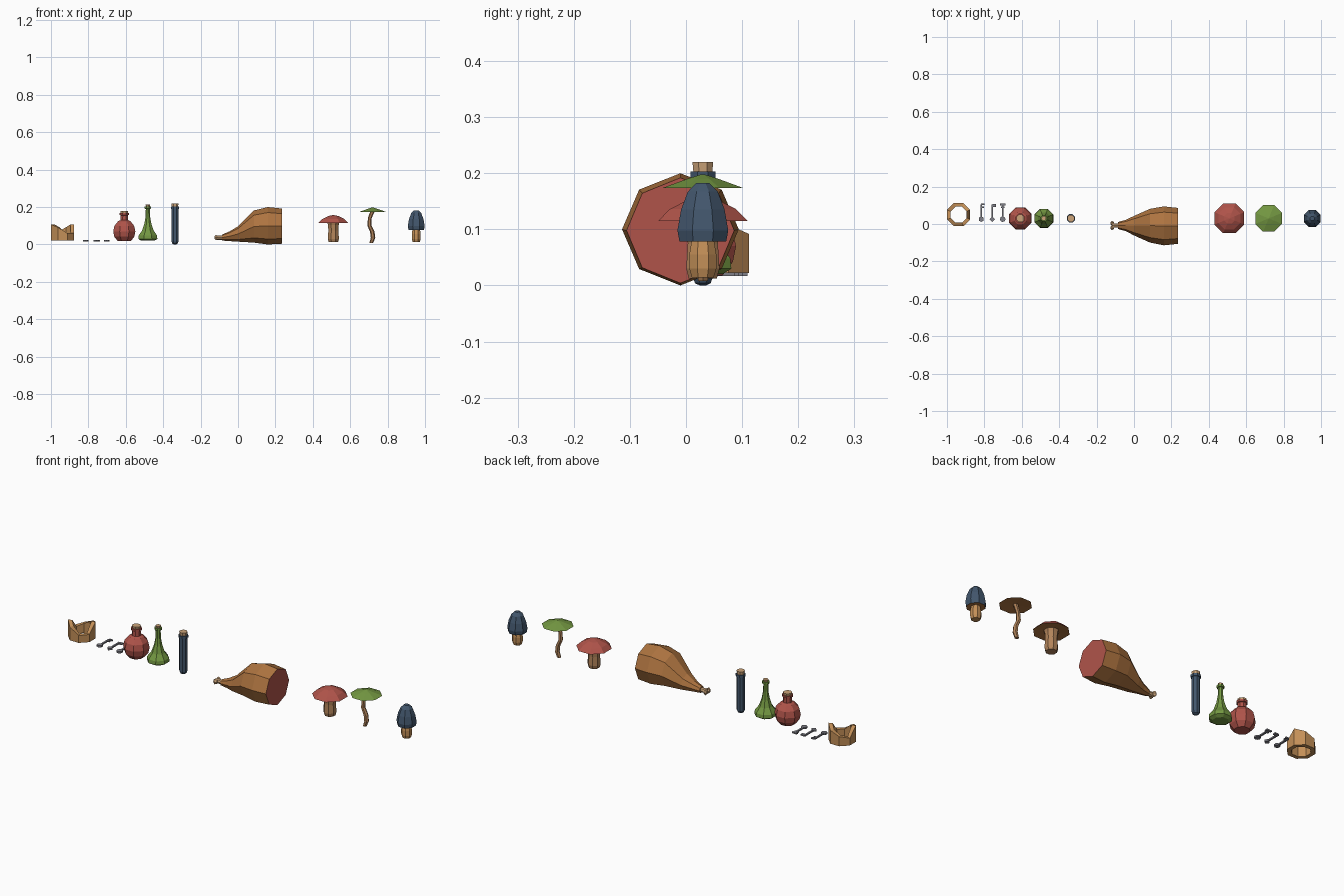
import bpy, bmesh, math

if "Cube" in bpy.data.objects:
    bpy.data.objects.remove(bpy.data.objects["Cube"])

def material(name, r, g, b):
    lin = [((c / 255 + 0.055) / 1.055) ** 2.4 for c in (r, g, b)]
    m = bpy.data.materials.new(name)
    m.diffuse_color = (*lin, 1)
    m.use_nodes = True
    m.node_tree.nodes["Principled BSDF"].inputs["Base Color"].default_value = m.diffuse_color
    return m

BROWN = material("roast brown", 174, 116, 64)
WOOD = material("light wood", 196, 144, 88)
STEM = material("stem tan", 178, 132, 90)
CORK = material("cork tan", 205, 165, 122)
RED = material("muted red", 176, 84, 74)
GREEN = material("leaf green", 116, 152, 66)
BLUE = material("slate blue", 66, 86, 108)
GREY = material("iron grey", 128, 128, 136)
Y = 0.03          # row line shared by the small items

def finish(name, bm, mats, rule=None):
    bmesh.ops.recalc_face_normals(bm, faces=bm.faces)
    bm.normal_update()
    if rule:
        for f in bm.faces:
            f.material_index = rule(f)
    me = bpy.data.meshes.new(name)
    bm.to_mesh(me)
    bm.free()
    for m in mats:
        me.materials.append(m)
    ob = bpy.data.objects.new(name, me)
    bpy.context.collection.objects.link(ob)
    return ob

def loft(name, rings, mats, sides=8, rot=0.0, along_x=False, rule=None):
    """Skin rings (x, y, z, ra, rb); rings lie flat, or face x when along_x."""
    bm = bmesh.new()
    loops = []
    for x, y, z, ra, rb in rings:
        loop = []
        for i in range(sides):
            a = rot + math.tau * i / sides
            u, v = ra * math.cos(a), rb * math.sin(a)
            loop.append(bm.verts.new((x, y + u, z + v) if along_x else (x + u, y + v, z)))
        loops.append(loop)
    for p, q in zip(loops, loops[1:]):
        for i in range(sides):
            j = (i + 1) % sides
            bm.faces.new((p[i], p[j], q[j], q[i]))
    bm.faces.new(loops[0])
    bm.faces.new(loops[-1])
    return finish(name, bm, mats, rule)

def lathe(name, x, profile, mats, sides=8, rot=math.pi / 8, rule=None):
    return loft(name, [(x, Y, z, r, r) for r, z in profile], mats, sides, rot, rule=rule)

def box(bm, x, y, z, sx, sy, sz):
    r = bmesh.ops.create_cube(bm, size=1)
    for v in r["verts"]:
        v.co = (x + v.co.x * sx, y + v.co.y * sy, z + v.co.z * sz)

# broken wooden ring with two jagged peaks
heights = [0.108, 0.092, 0.072, 0.06, 0.107, 0.092, 0.06, 0.062]
bm = bmesh.new()
cols = []
for i, h in enumerate(heights):
    a = math.pi / 8 + i * math.pi / 4
    cols.append([bm.verts.new((-0.9375 + r * math.cos(a), 0.05 + r * math.sin(a), z))
                 for r, z in ((0.067, 0.022), (0.067, h), (0.046, h), (0.046, 0.022))])
for i in range(8):
    p, q = cols[i], cols[(i + 1) % 8]
    for k in range(4):
        m = (k + 1) % 4
        bm.faces.new((p[k], q[k], q[m], p[m]))
finish("broken_wooden_ring", bm, [WOOD])

# three iron keys lying flat
def key(name, x, bits, head):
    bm = bmesh.new()
    box(bm, x, 0.06, 0.02, 0.009, 0.09, 0.007)
    for dx, y, w, d in bits:
        box(bm, x + dx, y, 0.02, w, d, 0.007)
    r = bmesh.ops.create_cone(bm, cap_ends=True, segments=head, radius1=0.015,
                              radius2=0.015, depth=0.009)
    bmesh.ops.translate(bm, verts=r["verts"], vec=(x, 0.026, 0.02))
    finish(name, bm, [GREY])

key("key_hooked", -0.817, [(0.009, 0.106, 0.018, 0.008), (0.007, 0.09, 0.014, 0.008)], 6)
key("key_square", -0.758, [(0.011, 0.1, 0.02, 0.016)], 4)
key("key_double", -0.702, [(0, 0.105, 0.028, 0.01), (0, 0.09, 0.02, 0.008)], 8)

# red round bottle
lathe("round_bottle", -0.608, [(0.038, 0.018), (0.058, 0.042), (0.064, 0.07), (0.057, 0.1),
      (0.036, 0.124), (0.022, 0.13), (0.021, 0.156), (0.027, 0.158), (0.027, 0.168),
      (0.02, 0.168)], [RED])
lathe("round_bottle_cork", -0.608, [(0.02, 0.165), (0.022, 0.179)], [CORK])

# green flask with long neck
lathe("tall_flask", -0.482, [(0.038, 0.02), (0.055, 0.03), (0.053, 0.048), (0.033, 0.075),
      (0.02, 0.112), (0.013, 0.15), (0.012, 0.19), (0.018, 0.192), (0.018, 0.203),
      (0.012, 0.203)], [GREEN])
lathe("tall_flask_cork", -0.482, [(0.011, 0.2), (0.013, 0.213)], [CORK])

# blue test tube
lathe("test_tube", -0.337, [(0.006, 0.0), (0.015, 0.004), (0.02, 0.016), (0.02, 0.19),
      (0.024, 0.191), (0.024, 0.203), (0.018, 0.203)], [BLUE])
lathe("test_tube_cork", -0.337, [(0.018, 0.2), (0.02, 0.22)], [CORK])

# roast leg with red cut end
loft("meat_leg", [(-0.085, -0.008, 0.037, 0.019, 0.016), (-0.045, -0.008, 0.044, 0.03, 0.026),
     (0.0, -0.009, 0.056, 0.052, 0.041), (0.085, -0.009, 0.096, 0.09, 0.086),
     (0.16, -0.01, 0.1, 0.104, 0.1), (0.235, -0.01, 0.098, 0.096, 0.094)],
     [BROWN, RED], along_x=True, rule=lambda f: int(f.normal.x > 0.9))
loft("leg_bone", [(-0.118, -0.008, 0.037, 0.012, 0.012), (-0.08, -0.008, 0.037, 0.012, 0.012)],
     [CORK], along_x=True)
for side in (-1, 1):
    loft("bone_knob", [(-0.125, -0.008 + side * 0.012, 0.037, 0.006, 0.008),
         (-0.118, -0.008 + side * 0.012, 0.037, 0.012, 0.016),
         (-0.106, -0.008 + side * 0.01, 0.037, 0.008, 0.01)], [CORK], sides=6, along_x=True)

# mushrooms: caps have a brown underside
def cap(name, x, profile, color):
    lathe(name, x, profile, [color, BROWN], rule=lambda f: int(f.normal.z < -0.5))

cap("red_mushroom_cap", 0.51, [(0.025, 0.12), (0.086, 0.115), (0.064, 0.136),
    (0.03, 0.152), (0.003, 0.157)], RED)
lathe("red_mushroom_stem", 0.51, [(0.027, 0.012), (0.032, 0.03), (0.029, 0.075),
      (0.031, 0.105), (0.036, 0.121)], [STEM])

cap("green_mushroom_cap", 0.72, [(0.012, 0.179), (0.077, 0.174), (0.03, 0.19),
    (0.003, 0.198)], GREEN)
path = [(0.712, 0.008, 0.01), (0.722, 0.035, 0.012), (0.718, 0.068, 0.012),
        (0.702, 0.102, 0.011), (0.705, 0.142, 0.01), (0.72, 0.18, 0.012)]
loft("green_mushroom_stem", [(x, Y, z, r, r) for x, z, r in path], [STEM], sides=6)

cap("blue_mushroom_cap", 0.953, [(0.02, 0.08), (0.045, 0.078), (0.049, 0.098), (0.042, 0.135),
    (0.029, 0.167), (0.012, 0.183)], BLUE)
lathe("blue_mushroom_stem", 0.953, [(0.021, 0.014), (0.026, 0.03), (0.026, 0.055),
      (0.021, 0.083)], [WOOD])
